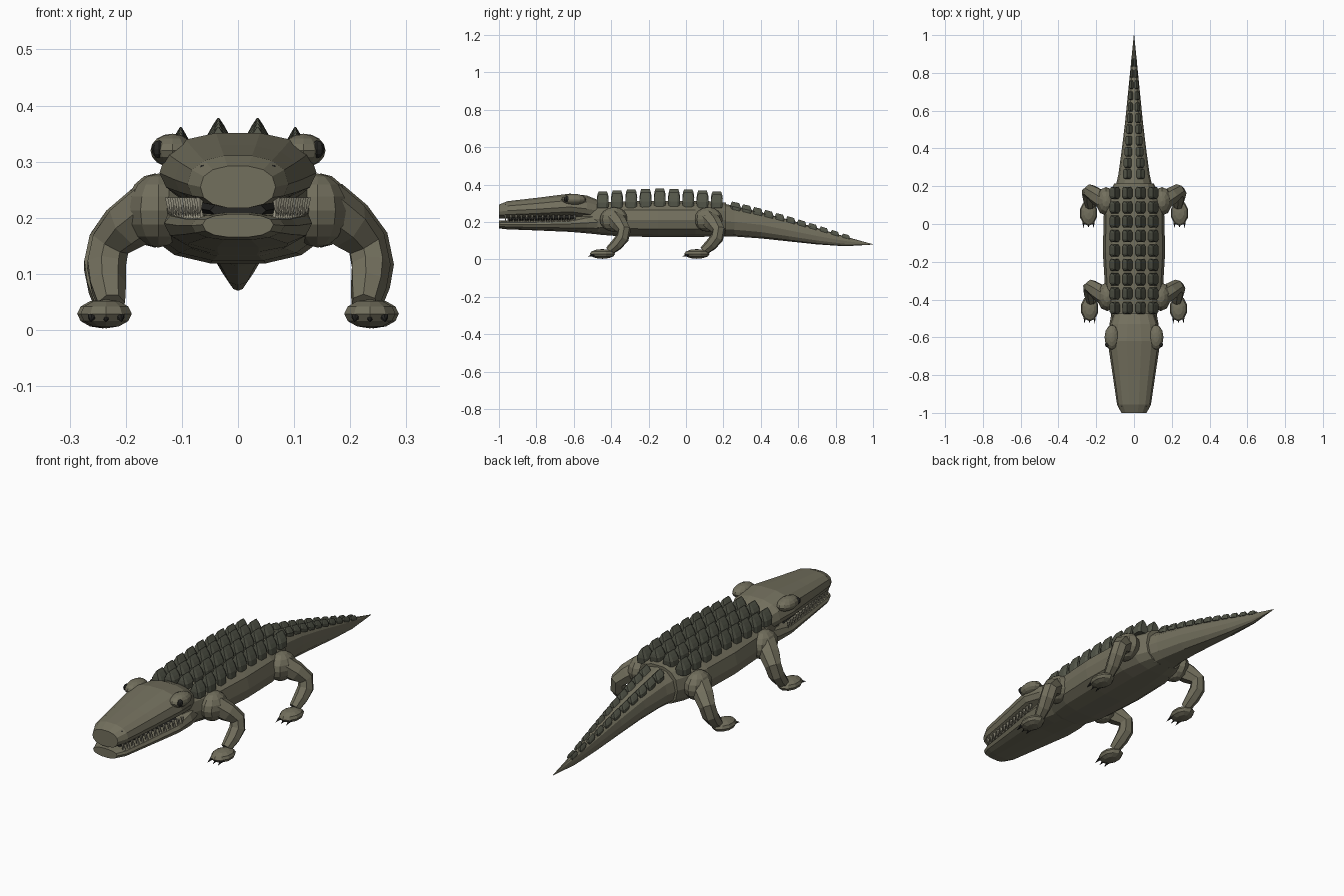
import bpy, bmesh, math
from mathutils import Vector, Matrix

if "Cube" in bpy.data.objects:
    bpy.data.objects.remove(bpy.data.objects["Cube"])


def material(name, rgb):
    m = bpy.data.materials.new(name)
    m.diffuse_color = (*rgb, 1)
    m.use_nodes = True
    m.node_tree.nodes["Principled BSDF"].inputs["Base Color"].default_value = m.diffuse_color
    return m


HIDE = material("hide", (0.17, 0.16, 0.11))
PLATE = material("plate", (0.085, 0.09, 0.065))
DARK = material("dark", (0.02, 0.02, 0.018))
TOOTH = material("tooth", (0.35, 0.33, 0.25))


def finish(name, bm, mat):
    bmesh.ops.recalc_face_normals(bm, faces=bm.faces[:])
    me = bpy.data.meshes.new(name)
    bm.to_mesh(me)
    bm.free()
    ob = bpy.data.objects.new(name, me)
    me.materials.append(mat)
    bpy.context.collection.objects.link(ob)
    return ob


def skin(bm, rings):
    """Join rings of points into a closed, capped tube."""
    rows = [[bm.verts.new(p) for p in r] for r in rings]
    n = len(rows[0])
    for a, b in zip(rows, rows[1:]):
        for i in range(n):
            bm.faces.new((a[i], a[(i + 1) % n], b[(i + 1) % n], b[i]))
    bm.faces.new(rows[0])
    bm.faces.new(rows[-1])


def loft(name, stations, sides, power=1.0, mat=HIDE):
    """Stations are (y, half width, bottom z, z of widest line, top z)."""
    bm = bmesh.new()
    rings = []
    for y, w, lo, mid, hi in stations:
        ring = []
        for i in range(sides):
            a = 2 * math.pi * i / sides
            c, s = math.cos(a), math.sin(a)
            x = w * math.copysign(abs(c) ** power, c)
            h = (hi - mid) if s > 0 else (mid - lo)
            ring.append((x, y, mid + h * math.copysign(abs(s) ** power, s)))
        rings.append(ring)
    skin(bm, rings)
    return finish(name, bm, mat)


def tube(bm, path, sides=7):
    """Faceted limb through (x, y, z, radius) points."""
    pts = [Vector(p[:3]) for p in path]
    rings = []
    for k, p in enumerate(path):
        t = (pts[min(k + 1, len(pts) - 1)] - pts[max(k - 1, 0)]).normalized()
        u = t.cross(Vector((0, 1, 0))).normalized()
        v = t.cross(u)
        rings.append([pts[k] + p[3] * (u * math.cos(a) + v * math.sin(a))
                      for a in (2 * math.pi * i / sides for i in range(sides))])
    skin(bm, rings)


def ball(bm, c, r, segs=10, rings=7):
    M = Matrix.Translation(c) @ Matrix.Diagonal((*r, 1))
    bmesh.ops.create_uvsphere(bm, u_segments=segs, v_segments=rings, radius=1, matrix=M)


def spike(bm, base, tip, r, sides=6):
    d = Vector(tip) - Vector(base)
    M = (Matrix.Translation((Vector(base) + Vector(tip)) / 2)
         @ d.to_track_quat('Z', 'Y').to_matrix().to_4x4())
    bmesh.ops.create_cone(bm, cap_ends=True, segments=sides, radius1=r,
                          radius2=0, depth=d.length, matrix=M)


def scute(bm, x, y, z0, z1, w, l, slope=0.0):
    """Ridged plate: rounded footprint rising to a crest along y."""
    h = z1 - z0
    rows = []
    for f, sx, sy in ((0, 1, .9), (.4, 1, 1), (.62, .72, .95), (.84, .36, .84), (1, .05, .7)):
        ring = []
        for cx, cy in ((1, .6), (.7, 1), (-.7, 1), (-1, .6), (-1, -.6), (-.7, -1), (.7, -1), (1, -.6)):
            dy = cy * sy * l / 2
            ring.append((x + cx * sx * w / 2, y + dy, z0 + h * f + slope * dy))
        rows.append(ring)
    skin(bm, rows)


# torso and tail
loft("body", [(-.56, .10, .15, .22, .30), (-.46, .125, .13, .215, .305), (-.36, .152, .122, .21, .312),
              (-.15, .165, .117, .21, .315), (.05, .160, .118, .21, .315),
              (.15, .135, .12, .21, .312), (.215, .105, .125, .21, .305)], 14, .8)
TAIL = [(.17, .105, .122, .205, .305), (.26, .083, .122, .2, .285), (.4, .064, .112, .185, .252),
        (.55, .046, .096, .155, .212), (.7, .031, .08, .125, .168),
        (.85, .016, .07, .098, .122), (1.0, .001, .079, .08, .081)]
loft("tail", TAIL, 12, .9)

# head: upper and lower jaws, mouth lining
loft("upper_jaw", [(-1.0, .067, .217, .255, .293), (-.955, .09, .218, .26, .312),
                   (-.8, .113, .222, .268, .33), (-.62, .140, .228, .28, .353),
                   (-.53, .125, .215, .27, .343), (-.475, .105, .2, .26, .32)], 14, .85)
loft("lower_jaw", [(-1.0, .063, .165, .188, .207), (-.955, .083, .16, .186, .209),
                   (-.8, .105, .154, .186, .211), (-.62, .132, .146, .19, .218),
                   (-.53, .13, .138, .195, .25), (-.45, .115, .13, .2, .27)], 14, .85)
loft("mouth_lining", [(-.95, .05, .195, .213, .235), (-.6, .10, .19, .222, .25)], 8, 1, DARK)

# teeth along both jaw edges
bm = bmesh.new()
for s in (-1, 1):
    for i in range(14):
        t = i / 13
        x, y = s * (.068 + .055 * t), -.965 + .37 * t
        spike(bm, (x, y, .236), (x, y, .202), .008)
        if i < 13:
            spike(bm, (x * .98, y + .014, .198), (x * .98, y + .014, .226), .007)
finish("teeth", bm, TOOTH)

# eye bulges, pupils, nostrils
eyes, darks = bmesh.new(), bmesh.new()
for s in (-1, 1):
    ball(eyes, (s * .117, -.6, .32), (.039, .066, .03), 12, 8)
    ball(darks, (s * .141, -.638, .322), (.013, .016, .016), 8, 6)
    ball(darks, (s * .062, -.962, .290), (.006, .008, .005), 8, 6)
finish("eye_bulges", eyes, HIDE)
finish("pupils_and_nostrils", darks, DARK)

# back plates: four columns on the body
bm = bmesh.new()
for r in range(9):
    y = -.445 + .0762 * r
    arch = .016 * math.sin(math.pi * r / 8)
    for s in (-1, 1):
        scute(bm, s * .035, y, .300, .362 + arch, .054, .064)
        scute(bm, s * .102, y, .275, .346 + arch, .054, .064)
finish("back_plates", bm, PLATE)


def tail_top(y):
    for a, b in zip(TAIL, TAIL[1:]):
        if a[0] <= y <= b[0]:
            t = (y - a[0]) / (b[0] - a[0])
            return a[4] + t * (b[4] - a[4]), (b[4] - a[4]) / (b[0] - a[0])


# tail plates: two columns shrinking toward the tip
bm = bmesh.new()
for i in range(11):
    t = i / 10
    y = .265 + .59 * t
    z, slope = tail_top(y)
    k = 1 - .68 * t
    for s in (-1, 1):
        scute(bm, s * (.036 - .028 * t), y, z - .018 * k - .003, z + .009 + .012 * k,
              .046 * k, .054 - .012 * t, slope)
finish("tail_plates", bm, PLATE)

# legs: shoulder ball, bent limb, foot and claws, mirrored left to right
for name, y, dx in (("front", -.385, 0), ("rear", .12, .006)):
    leg, claws = bmesh.new(), bmesh.new()
    for s in (-1, 1):
        ball(leg, (s * (.142 + dx), y, .213), (.054, .076, .066), 10, 8)
        tube(leg, [(s * (px + dx), y + py, pz, r) for px, py, pz, r in (
            (.15, 0, .22, .05), (.195, .03, .187, .046), (.228, .055, .155, .037),
            (.236, .045, .115, .036), (.232, .015, .08, .033), (.226, -.025, .045, .025))])
        fx = s * (.235 + dx)
        ball(leg, (fx, y - .062, .029), (.048, .068, .026), 10, 6)
        for o in (-.025, 0, .025):
            spike(claws, (fx + o, y - .105, .026), (fx + o * 1.1, y - .142, .014), .009)
    finish(name + "_legs", leg, HIDE)
    finish(name + "_claws", claws, DARK)
